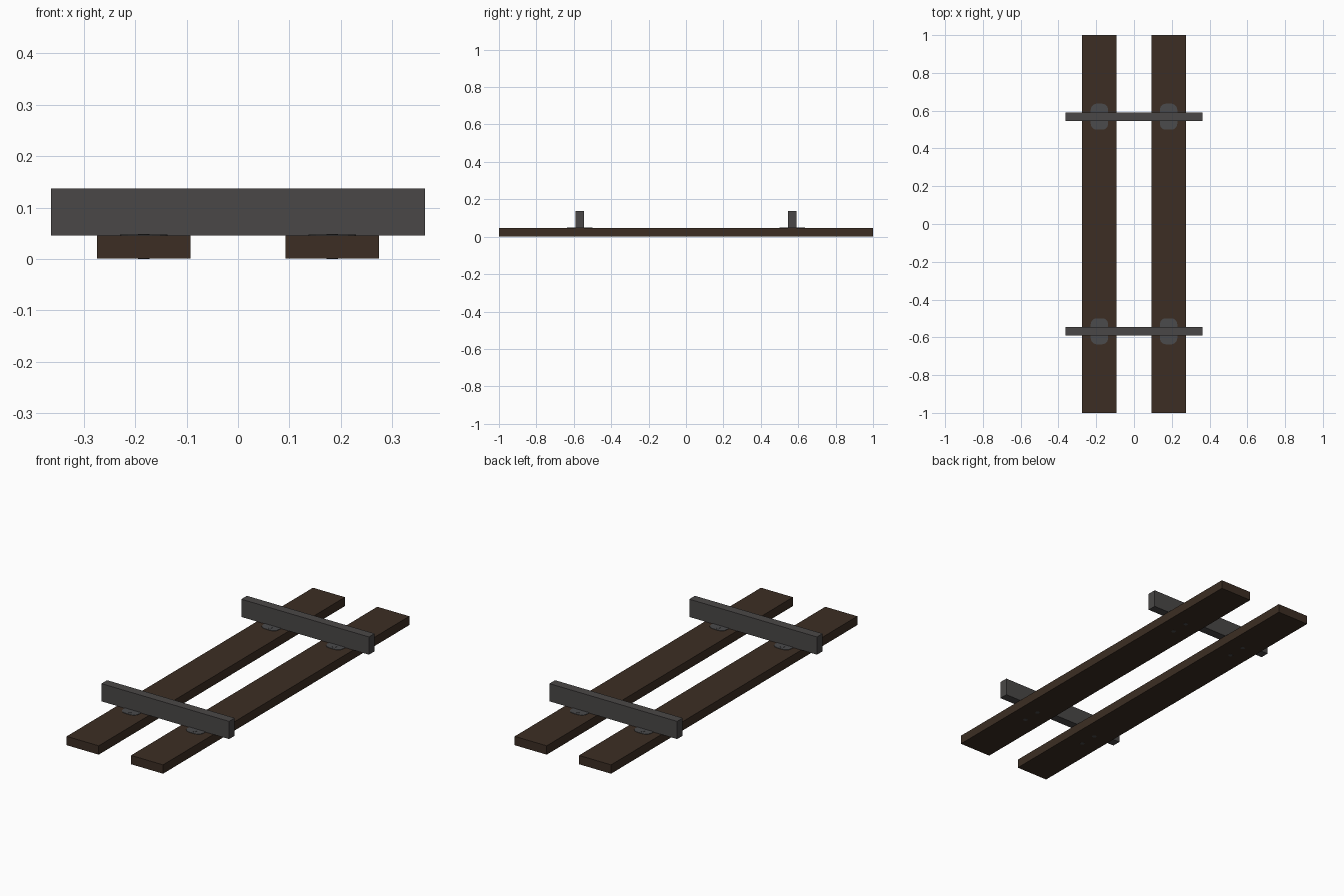
import bpy, bmesh, math

if "Cube" in bpy.data.objects:
    bpy.data.objects.remove(bpy.data.objects["Cube"])


def material(name, rgb):
    m = bpy.data.materials.new(name)
    m.diffuse_color = (*rgb, 1)
    m.use_nodes = True
    m.node_tree.nodes["Principled BSDF"].inputs["Base Color"].default_value = m.diffuse_color
    return m


WOOD = material("dark wood", (0.045, 0.027, 0.017))
STEEL = material("steel grey", (0.068, 0.064, 0.063))
PLATE = material("plate grey", (0.070, 0.070, 0.072))


def finish(name, bm, mat):
    bmesh.ops.recalc_face_normals(bm, faces=bm.faces[:])
    me = bpy.data.meshes.new(name)
    bm.to_mesh(me)
    bm.free()
    me.materials.append(mat)
    ob = bpy.data.objects.new(name, me)
    bpy.context.collection.objects.link(ob)
    return ob


def prism(name, outline, z0, z1, mat):
    bm = bmesh.new()
    face = bm.faces.new([bm.verts.new((x, y, z0)) for x, y in outline])
    ext = bmesh.ops.extrude_face_region(bm, geom=[face], use_keep_orig=True)
    verts = [g for g in ext["geom"] if isinstance(g, bmesh.types.BMVert)]
    bmesh.ops.translate(bm, verts=verts, vec=(0, 0, z1 - z0))
    return finish(name, bm, mat)


def rect(x0, x1, y0, y1):
    return [(x0, y0), (x1, y0), (x1, y1), (x0, y1)]


def rounded(cx, cy, hx, hy, r, steps=3):
    pts = []
    for i, (sx, sy) in enumerate([(1, 1), (-1, 1), (-1, -1), (1, -1)]):
        for k in range(steps + 1):
            a = math.pi / 2 * (i + k / steps)
            pts.append((cx + sx * (hx - r) + r * math.cos(a),
                        cy + sy * (hy - r) + r * math.sin(a)))
    return pts


def circle(cx, cy, r, n=12):
    return [(cx + r * math.cos(2 * math.pi * k / n),
             cy + r * math.sin(2 * math.pi * k / n)) for k in range(n)]


TOP = 0.046
RAIL_Y = 0.568

# long planks
for side, s in (("left", -1), ("right", 1)):
    prism(f"plank_{side}", rect(s * 0.183 - 0.091, s * 0.183 + 0.091, -1, 1),
          0.0005, TOP, WOOD)

for end, e in (("front", -1), ("back", 1)):
    y = e * RAIL_Y
    # upright cross rails
    prism(f"cross_rail_{end}", rect(-0.363, 0.363, y - 0.0228, y + 0.0228),
          TOP, 0.137, STEEL)
    for side, s in (("left", -1), ("right", 1)):
        x = s * 0.183
        # rounded mounting plates under the rails
        prism(f"mount_plate_{end}_{side}",
              rounded(x, y, 0.046, 0.069, 0.03), TOP - 0.002, TOP + 0.002, PLATE)
        # bolts through plate and plank
        for k, d in enumerate((-0.046, 0.046)):
            prism(f"bolt_{end}_{side}_{k + 1}", circle(x, y + d, 0.011),
                  0, TOP + 0.003, PLATE)
